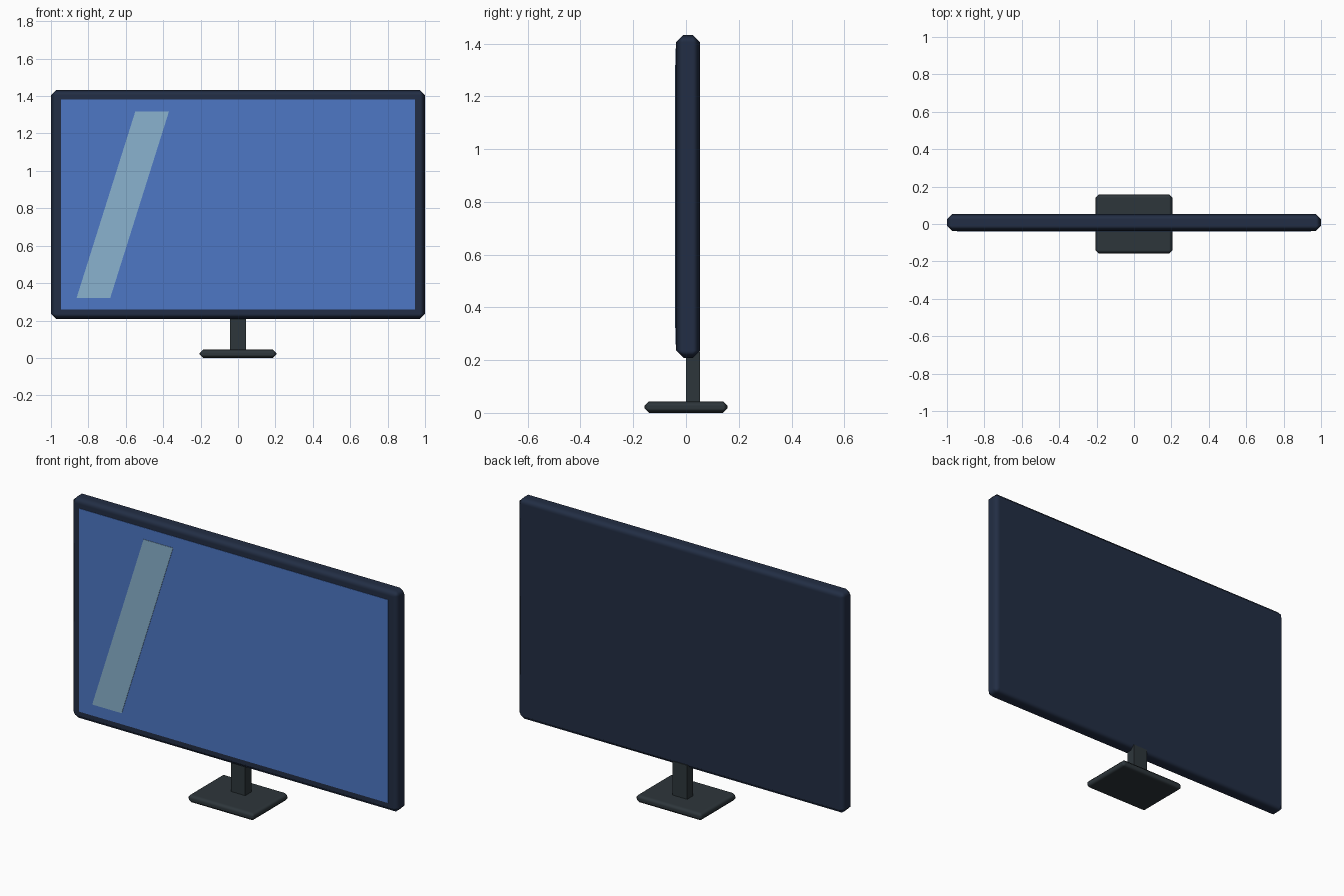
import bpy

cube = bpy.data.objects.get("Cube")
if cube:
    bpy.data.objects.remove(cube, do_unlink=True)


def make_material(name, rgb):
    mat = bpy.data.materials.new(name)
    mat.use_nodes = True
    color = (*rgb, 1.0)
    mat.diffuse_color = color
    mat.node_tree.nodes["Principled BSDF"].inputs["Base Color"].default_value = color
    return mat


navy = make_material("dark navy casing", (0.016, 0.027, 0.058))
charcoal = make_material("charcoal stand", (0.027, 0.037, 0.044))
blue = make_material("screen blue", (0.075, 0.185, 0.56))
pale = make_material("pale glare", (0.255, 0.45, 0.62))


def box(name, low, high, mat, bevel=0.0):
    """Box between two corners, with optional chamfered edges."""
    bpy.ops.mesh.primitive_cube_add(
        size=1, location=[(a + b) / 2 for a, b in zip(low, high)])
    obj = bpy.context.object
    obj.name = name
    obj.scale = [b - a for a, b in zip(low, high)]
    bpy.ops.object.transform_apply(location=False, rotation=False, scale=True)
    obj.data.materials.append(mat)
    if bevel:
        mod = obj.modifiers.new("chamfer", "BEVEL")
        mod.width = bevel
        mod.segments = 1
        mod.harden_normals = True
        bpy.ops.object.shade_smooth()
    return obj


# Casing
front = -0.037
box("casing", (-1, front, 0.208), (1, 0.053, 1.433), navy, 0.028)

# Display, a thin plate on the front of the casing
box("screen", (-0.946, front - 0.002, 0.259), (0.946, front + 0.004, 1.382), blue)

# Slanted reflection, a thin sheared plate on the screen
glare = box("screen_glare", (-0.706, front - 0.004, 0.321),
            (-0.526, front - 0.001, 1.318), pale)
for v in glare.data.vertices:
    v.co.x += 0.157 if v.co.z > 0 else -0.157

# Stand
box("stand_neck", (-0.044, 0, 0.03), (0.044, 0.053, 0.232), charcoal)
box("stand_base", (-0.205, -0.158, 0), (0.205, 0.158, 0.044), charcoal, 0.018)
